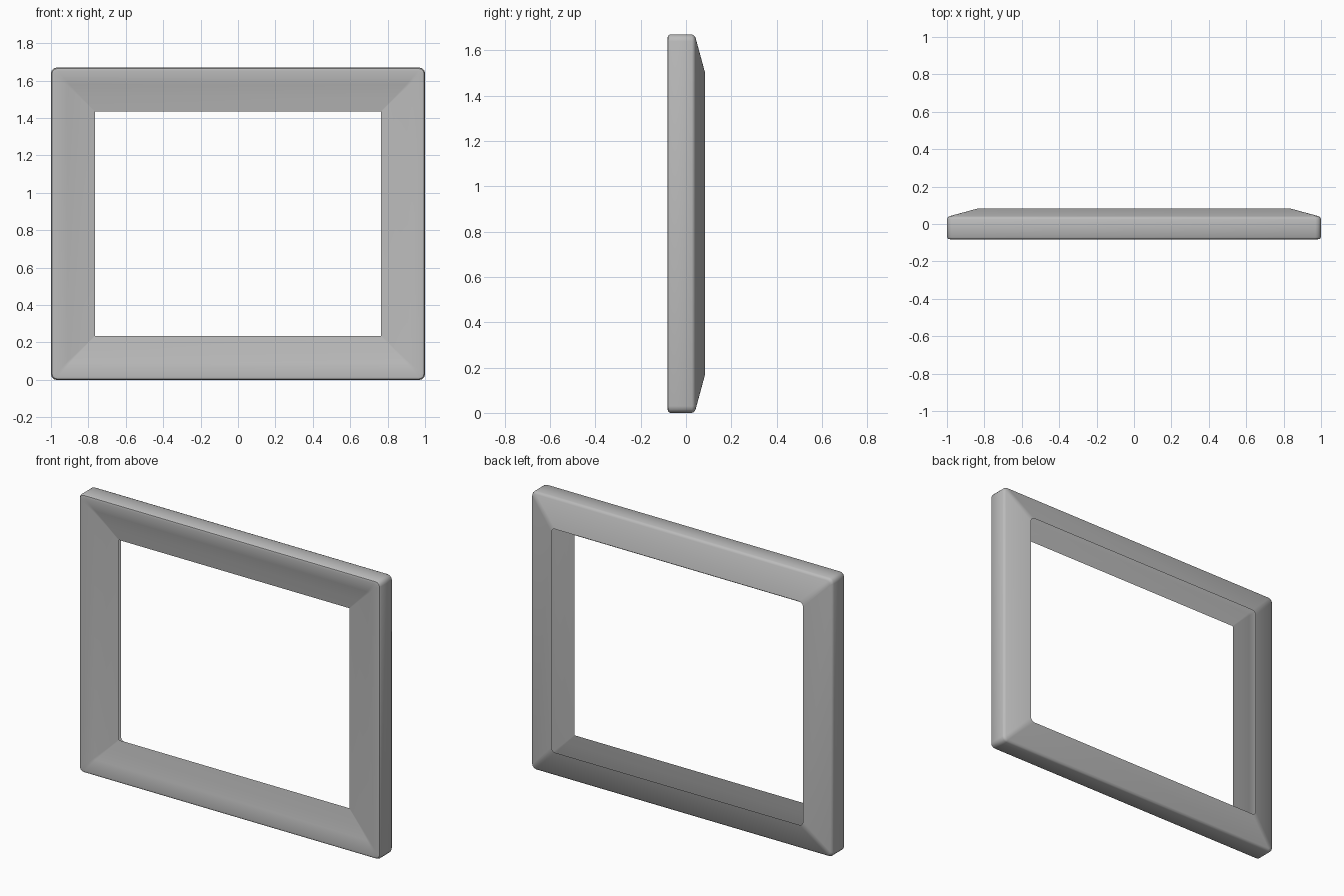
import bpy, bmesh, math

if "Cube" in bpy.data.objects:
    bpy.data.objects.remove(bpy.data.objects["Cube"])

W, H = 2.0, 1.67          # outer width and height

# Open moulding section: (inset from outer edge, y, corner radius)
SECTION = [
    (0.235, -0.037, 0.002),   # front opening edge
    (0.16, -0.049, 0.005),
    (0.09, -0.063, 0.010),
    (0.018, -0.082, 0.018),   # front outer edge, rounded over
    (0.006, -0.079, 0.025),
    (0.0, -0.070, 0.030),
    (0.0, 0.026, 0.030),      # back outer edge, rounded over
    (0.004, 0.035, 0.027),
    (0.014, 0.042, 0.022),
    (0.165, 0.083, 0.025),    # back opening edge
]


def rounded_loop(bm, inset, y, radius, steps=3):
    """Ring of vertices around a rounded rectangle in the xz plane."""
    hx, hz = W / 2 - inset - radius, H / 2 - inset - radius
    ring = []
    for corner, (sx, sz) in enumerate([(1, 1), (-1, 1), (-1, -1), (1, -1)]):
        for k in range(steps + 1):
            a = (corner + k / steps) * math.pi / 2
            ring.append(bm.verts.new((sx * hx + radius * math.cos(a), y,
                                      H / 2 + sz * hz + radius * math.sin(a))))
    return ring


# Sweep the section around the frame
bm = bmesh.new()
rings = [rounded_loop(bm, *p) for p in SECTION]
for a, b in zip(rings, rings[1:]):
    n = len(a)
    for i in range(n):
        j = (i + 1) % n
        bm.faces.new((a[i], a[j], b[j], b[i]))
bmesh.ops.recalc_face_normals(bm, faces=bm.faces)
# Make the front moulding face forward
bm.faces.ensure_lookup_table()
if bm.faces[0].normal.y > 0:
    bmesh.ops.reverse_faces(bm, faces=bm.faces)

mesh = bpy.data.meshes.new("picture_frame")
bm.to_mesh(mesh)
bm.free()
frame = bpy.data.objects.new("picture_frame", mesh)
bpy.context.collection.objects.link(frame)

grey = bpy.data.materials.new("plain_grey")
grey.diffuse_color = (0.5, 0.5, 0.5, 1)
grey.use_nodes = True
grey.node_tree.nodes["Principled BSDF"].inputs["Base Color"].default_value = grey.diffuse_color
mesh.materials.append(grey)

# Smooth shading over the rounded edges
bpy.context.view_layer.objects.active = frame
frame.select_set(True)
bpy.ops.object.shade_smooth_by_angle(angle=math.radians(40))
